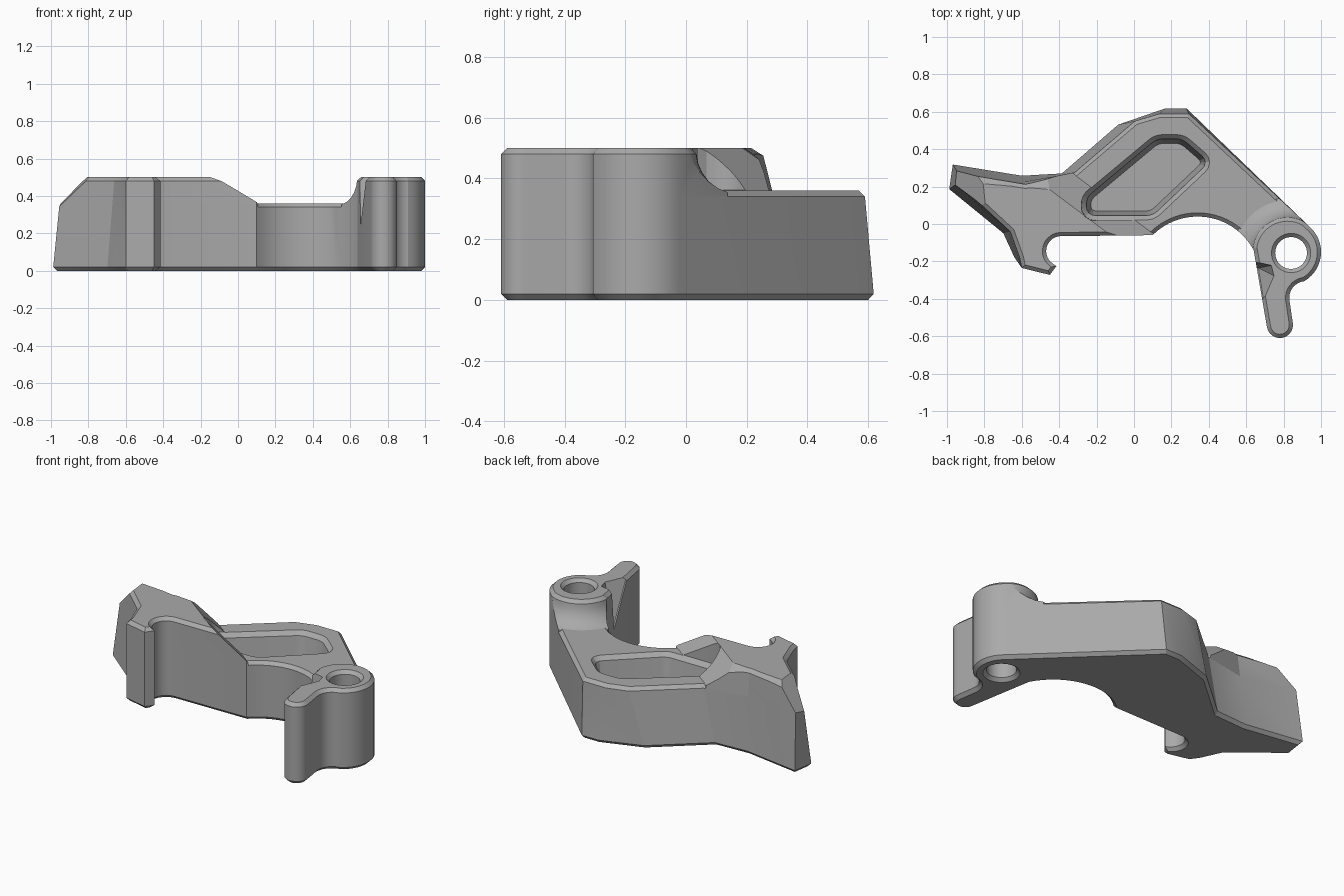
import bpy, bmesh
from math import sin, cos, radians
from mathutils import Vector

cube = bpy.data.objects.get("Cube")
if cube:
    bpy.data.objects.remove(cube)

metal = bpy.data.materials.new("plain grey")
metal.use_nodes = True
GREY = (0.4, 0.4, 0.4, 1)
metal.diffuse_color = GREY
metal.node_tree.nodes["Principled BSDF"].inputs["Base Color"].default_value = GREY


def finish(bm, name):
    bmesh.ops.recalc_face_normals(bm, faces=bm.faces)
    mesh = bpy.data.meshes.new(name)
    bm.to_mesh(mesh)
    bm.free()
    mesh.materials.append(metal)
    obj = bpy.data.objects.new(name, mesh)
    bpy.context.collection.objects.link(obj)
    return obj


def loft(name, rings):
    """Skin equal-length rings of (points, z) and cap both ends."""
    bm = bmesh.new()
    rows = [[bm.verts.new((p[0], p[1], z)) for p in pts] for pts, z in rings]
    n = len(rows[0])
    for a, b in zip(rows, rows[1:]):
        for i in range(n):
            j = (i + 1) % n
            bm.faces.new((a[i], a[j], b[j], b[i]))
    bm.faces.new(rows[0])
    bm.faces.new(rows[-1])
    return finish(bm, name)


def hull(name, points):
    bm = bmesh.new()
    for p in points:
        bm.verts.new(p)
    bmesh.ops.convex_hull(bm, input=bm.verts)
    return finish(bm, name)


def prism(name, profile, origin, angle, half):
    """Extrude a (distance, z) profile sideways to the given heading."""
    c, s = cos(radians(angle)), sin(radians(angle))
    bm = bmesh.new()
    rows = [[bm.verts.new((origin[0] + d * c - t * s, origin[1] + d * s + t * c, z))
             for d, z in profile] for t in (-half, half)]
    n = len(profile)
    for i in range(n):
        j = (i + 1) % n
        bm.faces.new((rows[0][i], rows[0][j], rows[1][j], rows[1][i]))
    for row in rows:
        bm.faces.new(row)
    return finish(bm, name)


def cut(target, cutter):
    mod = target.modifiers.new("cut", 'BOOLEAN')
    mod.operation = 'DIFFERENCE'
    mod.solver = 'EXACT'
    mod.object = cutter
    bpy.context.view_layer.objects.active = target
    bpy.ops.object.modifier_apply(modifier=mod.name)
    bpy.data.objects.remove(cutter)


def arc(x, y, r, a0, a1, n):
    steps = [radians(a0 + (a1 - a0) * i / n) for i in range(n + 1)]
    return [(x + r * cos(a), y + r * sin(a)) for a in steps]


def offset(points, d):
    """Mitred outward offset of a closed loop."""
    pts = [Vector(p) for p in points]
    n = len(pts)
    area = sum(pts[i - 1].cross(pts[i]) for i in range(n))
    side = 1 if area > 0 else -1
    out = []
    for i in range(n):
        e1 = (pts[i] - pts[i - 1]).normalized()
        e2 = (pts[(i + 1) % n] - pts[i]).normalized()
        n1, n2 = Vector((e1.y, -e1.x)), Vector((e2.y, -e2.x))
        out.append(pts[i] + (n1 + n2) * (side * d / max(1 + n1.dot(n2), 0.4)))
    return out


def rounded(points, r, n=4):
    out = []
    pts = [Vector(p) for p in points]
    for i, p in enumerate(pts):
        a = p + (pts[i - 1] - p).normalized() * r
        b = p + (pts[(i + 1) % len(pts)] - p).normalized() * r
        for k in range(n + 1):
            t = k / n
            out.append(a * (1 - t) ** 2 + p * 2 * t * (1 - t) + b * t * t)
    return out


# Plan outline: drafted corners (x, y, lean x, lean y at the top), then plain ones
back = [(-.97, .32, .03, -.05), (-.6, .26, .02, -.05), (-.39, .27, .11, .01),
        (-.09, .53, .14, .03), (.17, .62, -.05, -.045), (.28, .62, .02, -.045)]
plain = (arc(.82, -.15, .18, 45, -60, 14)
         + arc(.92, -.395, .09, 100, 185, 8)
         + arc(.78, -.54, .07, 10, -170, 12) + [(.645, -.17)]
         + arc(.34, -.3, .34, 28, 135, 18)
         + arc(-.39, -.145, .08, 95, 235, 10)
         + [(-.415, -.225), (-.45, -.272), (-.6, -.235)])
end = [(-.64, -.18, .03, 0), (-.7, -.05, .04, .01), (-.99, .185, .05, .035)]
outline = back + [(x, y, 0, 0) for x, y in plain] + end


def ring(t):
    return [(x + dx * t, y + dy * t) for x, y, dx, dy in outline]


# Body with chamfered top and bottom rims
C = .02
body = loft("bracket_body", [(offset(ring(0), -C), 0), (ring(.04), C),
                             (ring(.68), .34), (ring(.96), .5 - C),
                             (offset(ring(1), -C), .5)])

# Lower deck and ramp, sparing the rim chamfer, boss fillet and lever
deck = prism("deck_cutter", [(-.43, .8), (-.123, .5), (.02, .36), (.03, .31),
                             (2, .31), (2, .8)], (0, 0), 53.13, 2)
cut(deck, loft("deck_plug", [(offset(ring(.68), .04), .3),
                             (offset(ring(.68), -C), .36)]))
fillet = [(.29, .2), (.29, .355), (.255, .368), (.225, .39), (.203, .42),
          (.19, .45), (.185, .48), (.165, .5), (.165, .9)]
cut(deck, loft("boss_fillet", [(arc(.82, -.15, r, 0, 352.5, 47), z) for r, z in fillet]))
cut(deck, hull("lever_guard", [(x, y, z) for x in (.6, 1.1)
                               for y in (-.75, -.15) for z in (.1, 1)]))
cut(body, deck)

# Sloping arm end and bevel along the back of the arm
cut(body, prism("arm_end_cutter", [(-.3, .815), (.3, .185), (.3, .9)],
                (-.81, .25), 186, .35))
cut(body, prism("arm_back_cutter", [(-.2, .64), (0, .5), (.08, .445), (.3, .25), (.3, .9)],
                (-.63, .2), 85, .38))

# Pocket with sloped walls and a chamfered rim
pocket = rounded([(-.23, .07), (.09, .07), (.365, .33), (.25, .43),
                  (.13, .43), (-.23, .13)], .027)
cut(body, loft("pocket_cutter", [(pocket, .15), (offset(pocket, .025), .335),
                                 (offset(pocket, .05), .362),
                                 (offset(pocket, .055), .7)]))

# Bored hole with countersunk ends
bore = [(.115, -.01), (.085, .02), (.085, .48), (.115, .51)]
cut(body, loft("bore_cutter", [(arc(.84, -.155, r, 0, 352.5, 47), z) for r, z in bore]))

# Slanted relief on the inner side of the lever
cut(body, hull("relief_cutter", [(.6, -.19, .52), (.74, -.22, .52), (.755, -.28, .52),
                                 (.695, -.42, .52), (.6, -.42, .52),
                                 (.665, -.235, .25), (.6, -.235, .25)]))

bpy.ops.object.select_all(action='DESELECT')
body.select_set(True)
bpy.context.view_layer.objects.active = body
bpy.ops.object.shade_smooth_by_angle(angle=radians(20))
